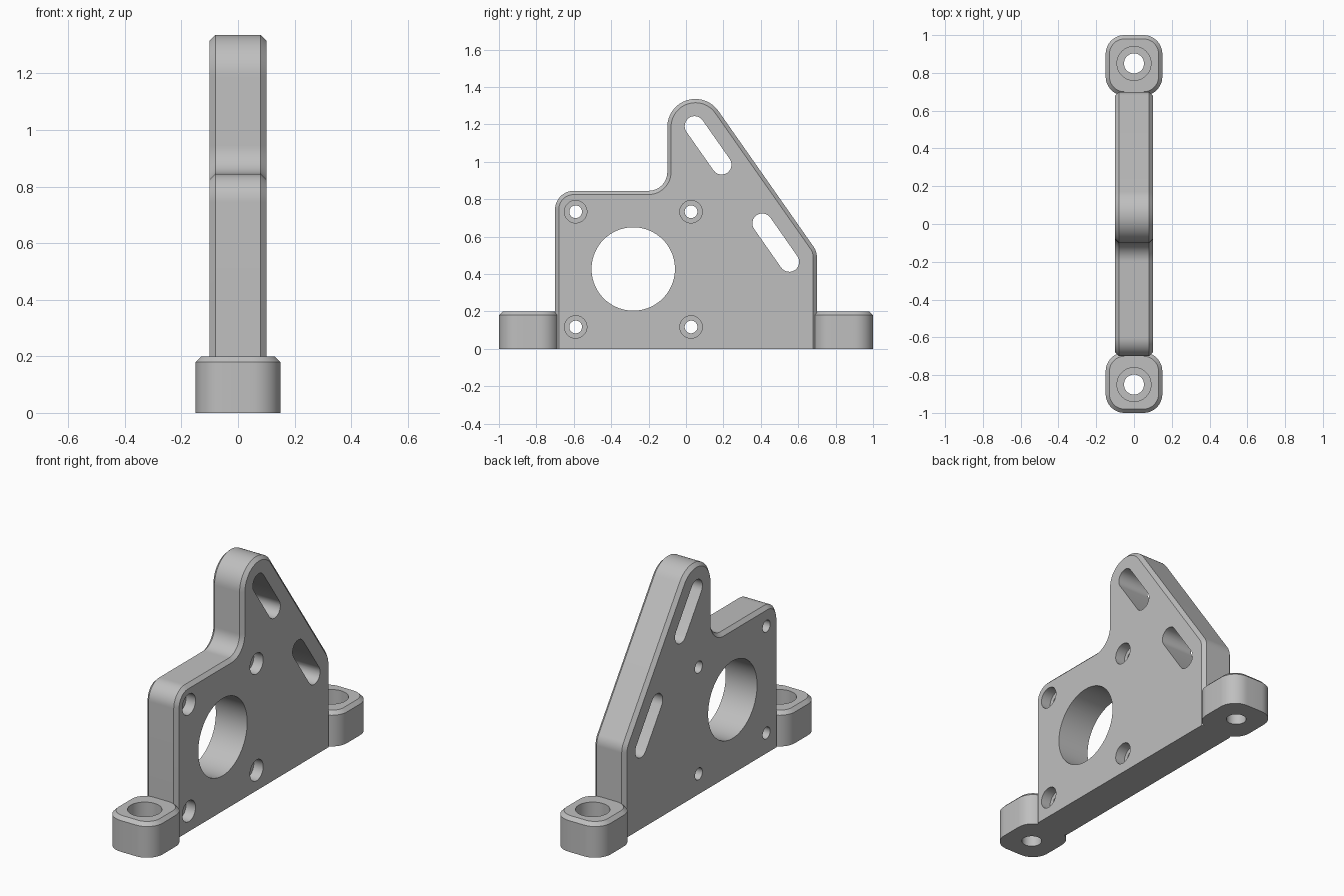
import bpy, bmesh
from math import radians, sin, cos, tau

cube = bpy.data.objects.get("Cube")
if cube:
    bpy.data.objects.remove(cube, do_unlink=True)

grey = bpy.data.materials.new("machined grey")
grey.use_nodes = True
colour = (0.52, 0.52, 0.52, 1)
grey.diffuse_color = colour
grey.node_tree.nodes["Principled BSDF"].inputs["Base Color"].default_value = colour

CHAMFER = 0.02
HALF = 0.1          # half thickness of the plate
FOOT_H = 0.2


def across(p, d):   # profile drawn in y-z, depth along x
    return (d, p[0], p[1])


def upward(p, d):   # profile drawn in x-y, depth along z
    return (p[0], p[1], d)


def arc(cx, cy, r, a0, a1, n=12):
    angles = [radians(a0 + (a1 - a0) * i / n) for i in range(n + 1)]
    return [(cx + r * cos(a), cy + r * sin(a)) for a in angles]


def circle(cx, cy, r, n=48):
    return [(cx + r * cos(tau * i / n), cy + r * sin(tau * i / n)) for i in range(n)]


def loft(name, sections, place):
    """Closed solid through (profile, depth) sections of equal point count."""
    bm = bmesh.new()
    rings = [[bm.verts.new(place(p, d)) for p in prof] for prof, d in sections]
    for a, b in zip(rings, rings[1:]):
        for i in range(len(a)):
            j = (i + 1) % len(a)
            bm.faces.new((a[i], a[j], b[j], b[i]))
    bm.faces.new(rings[0])
    bm.faces.new(rings[-1])
    bmesh.ops.recalc_face_normals(bm, faces=bm.faces)
    mesh = bpy.data.meshes.new(name)
    bm.to_mesh(mesh)
    bm.free()
    mesh.materials.append(grey)
    obj = bpy.data.objects.new(name, mesh)
    bpy.context.collection.objects.link(obj)
    return obj


def cut(obj, cutters):
    """Subtract the cutters, bake the result and drop the cutters."""
    bpy.context.view_layer.objects.active = obj
    for c in cutters:
        c.hide_render = True
        mod = obj.modifiers.new("hole", "BOOLEAN")
        mod.operation, mod.solver, mod.object = "DIFFERENCE", "EXACT", c
        bpy.ops.object.modifier_apply(modifier=mod.name)
        bpy.data.objects.remove(c, do_unlink=True)


def screw_hole(cx, cy, r, head_r, floor, low, high, place):
    """Through hole with a counterbore from floor up to high."""
    thin, wide = circle(cx, cy, r), circle(cx, cy, head_r)
    return loft("screw_cutter", [(thin, low), (thin, floor), (wide, floor), (wide, high)], place)


# Mounting plate outline, shrunk by i for the chamfered rims
def plate_outline(i):
    return ([(-0.7 + i, 0), (0.7 - i, 0)]
            + arc(0.6, 0.489, 0.1 - i, 0, 35)
            + arc(0.05, 1.186, 0.15 - i, 35, 180, 24)
            + arc(-0.2, 0.945, 0.1 + i, 0, -90)
            + arc(-0.6, 0.745, 0.1 - i, 90, 180))


rim, full = plate_outline(CHAMFER), plate_outline(0)
plate = loft("mounting_plate", [(rim, -HALF), (full, CHAMFER - HALF),
                                (full, HALF - CHAMFER), (rim, HALF)], across)

# Plate openings: shaft bore, four counterbored screws, two slanted slots
bore = circle(-0.282, 0.427, 0.223, 72)
cutters = [loft("bore_cutter", [(bore, -0.2), (bore, 0.2)], across)]
for y in (-0.59, 0.027):
    for z in (0.117, 0.733):
        cutters.append(screw_hole(y, z, 0.034, 0.06, 0.04, -0.2, 0.2, across))
for y, z in ((0.118, 1.088), (0.48, 0.568)):
    dy, dz = 0.126 * cos(radians(-55)), 0.126 * sin(radians(-55))
    slot = (arc(y + dy, z + dz, 0.053, -145, 35)
            + arc(y - dy, z - dz, 0.053, 35, 215))
    cutters.append(loft("slot_cutter", [(slot, -0.2), (slot, 0.2)], across))
cut(plate, cutters)


# Bolt-down feet: rounded blocks running slightly into the plate ends
def foot_outline(yc, i):
    r, hx, hy = 0.1, 0.05, 0.06
    pts = []
    for sx, sy, a in ((1, 1, 0), (-1, 1, 90), (-1, -1, 180), (1, -1, 270)):
        pts += arc(sx * hx, yc + sy * hy, r - i, a, a + 90)
    return pts


parts = [plate]
for name, side in (("front_foot", -1), ("rear_foot", 1)):
    base, top = foot_outline(side * 0.84, 0), foot_outline(side * 0.84, CHAMFER)
    foot = loft(name, [(base, 0), (base, FOOT_H - CHAMFER), (top, FOOT_H)], upward)
    cut(foot, [screw_hole(0, side * 0.85, 0.053, 0.09, 0.1, -0.1, 0.3, upward)])
    parts.append(foot)

# Smooth the curved walls, keep machined edges crisp
for obj in parts:
    bpy.ops.object.select_all(action="DESELECT")
    obj.select_set(True)
    bpy.context.view_layer.objects.active = obj
    bpy.ops.object.shade_smooth_by_angle(angle=radians(30))
